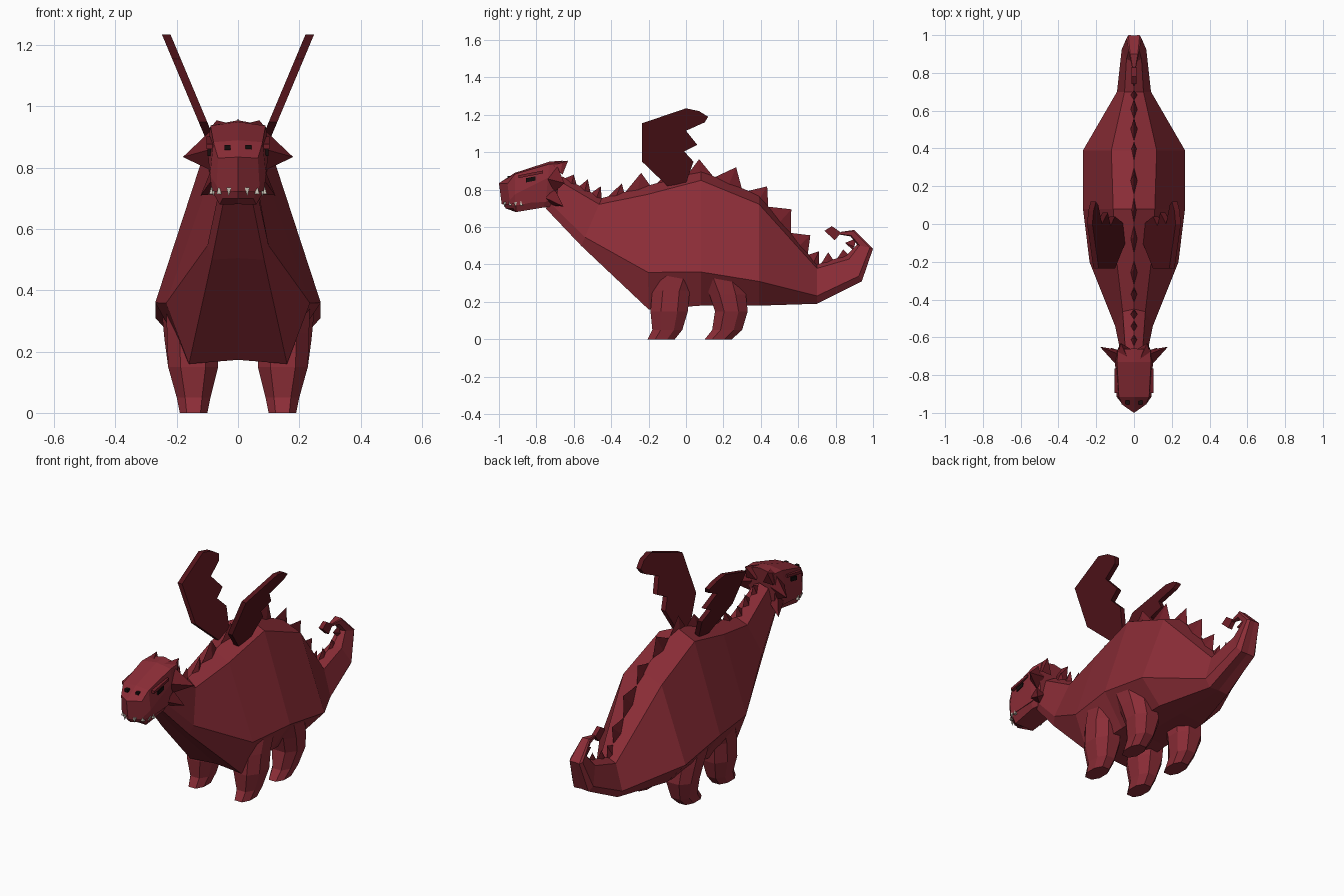
import bpy, bmesh


def material(name, rgb):
    m = bpy.data.materials.new(name)
    m.diffuse_color = (*rgb, 1)
    return m


RED = material("red_hide", (0.26, 0.026, 0.038))
MID = material("spike_red", (0.17, 0.014, 0.022))
DARK = material("wing_red", (0.09, 0.007, 0.011))
BLACK = material("black", (0.008, 0.004, 0.004))
IVORY = material("ivory", (0.6, 0.56, 0.48))


def make(name, verts, faces, mat):
    bm = bmesh.new()
    vs = [bm.verts.new(v) for v in verts]
    for f in faces:
        bm.faces.new([vs[i] for i in f])
    bmesh.ops.recalc_face_normals(bm, faces=bm.faces)
    me = bpy.data.meshes.new(name)
    bm.to_mesh(me)
    bm.free()
    me.materials.append(mat)
    ob = bpy.data.objects.new(name, me)
    bpy.context.collection.objects.link(ob)
    return ob


def loft(name, rings, mat, split_caps=False):
    n = len(rings[0])
    faces = [(k * n + i, k * n + (i + 1) % n, (k + 1) * n + (i + 1) % n, (k + 1) * n + i)
             for k in range(len(rings) - 1) for i in range(n)]
    for s in (0, (len(rings) - 1) * n):
        if split_caps:
            h = n // 2
            faces += [tuple(s + i for i in range(h + 1)),
                      tuple(s + i % n for i in range(h, n + 1))]
        else:
            faces.append(tuple(range(s, s + n)))
    return make(name, [p for r in rings for p in r], faces, mat)


def section(top, bot, xu, xl, xb, tu, tl, bow=0.0):
    """Eight-sided section between a top and a bottom centre point (y, z)."""
    def at(x, t, off=bow):
        return (x, top[0] + (bot[0] - top[0]) * t + off, top[1] + (bot[1] - top[1]) * t)
    half = [at(xu, tu), at(xl, tl), at(xb, 1)]
    return ([at(0, 0, 0)] + half + [at(0, 0.98, 0)]
            + [(-x, y, z) for x, y, z in reversed(half)])


def spike(name, base, tip, mat):
    n = len(base)
    return make(name, base + [tip],
                [tuple(range(n))] + [(i, (i + 1) % n, n) for i in range(n)], mat)


def plate(name, outline, xf, thick, mat):
    rings = [[(xf(y, z) + d, y, z) for y, z in outline] for d in (-thick / 2, thick / 2)]
    return loft(name, rings, mat)


def block(name, c, s, mat, rise=0.0):
    v = [(c[0] + i * s[0] / 2, c[1] + j * s[1] / 2, c[2] + k * s[2] / 2 + j * rise / 2)
         for i in (-1, 1) for j in (-1, 1) for k in (-1, 1)]
    return make(name, v, [(0, 1, 3, 2), (4, 5, 7, 6), (0, 1, 5, 4),
                          (2, 3, 7, 6), (0, 2, 6, 4), (1, 3, 7, 5)], mat)


# Body, neck and curled tail
loft("body", [section(*r) for r in [
    ((-0.66, 0.87), (-0.75, 0.70), 0.045, 0.06, 0.045, 0.15, 0.8),
    ((-0.45, 0.755), (-0.56, 0.50), 0.06, 0.10, 0.085, 0.13, 0.82),
    ((-0.21, 0.82), (-0.20, 0.16), 0.09, 0.235, 0.16, 0.07, 0.70),
    ((0.08, 0.90), (0.08, 0.18), 0.11, 0.27, 0.15, 0.07, 0.75),
    ((0.39, 0.77), (0.39, 0.18), 0.12, 0.27, 0.15, 0.08, 0.78),
    ((0.70, 0.40), (0.70, 0.19), 0.05, 0.09, 0.06, 0.10, 0.80),
    ((0.86, 0.45), (0.94, 0.31), 0.04, 0.065, 0.045, 0.15, 0.80),
    ((0.915, 0.505), (1.0, 0.485), 0.025, 0.04, 0.03, 0.15, 0.80),
    ((0.88, 0.55), (0.90, 0.585), 0.02, 0.025, 0.02, 0.15, 0.80),
    ((0.82, 0.56), (0.83, 0.575), 0.008, 0.01, 0.008, 0.15, 0.80)]], RED)
plate("tail_tip", [(0.74, 0.58), (0.78, 0.605), (0.83, 0.57), (0.795, 0.53)],
      lambda y, z: 0, 0.025, MID)

# Head and lower jaw
loft("head", [section(*r) for r in [
    ((-1.0, 0.835), (-0.985, 0.72), 0.065, 0.07, 0.065, 0.03, 0.8, 0.045),
    ((-0.915, 0.89), (-0.915, 0.725), 0.08, 0.092, 0.085, 0.04, 0.7),
    ((-0.73, 0.95), (-0.75, 0.735), 0.09, 0.10, 0.085, 0.06, 0.4),
    ((-0.66, 0.955), (-0.69, 0.76), 0.085, 0.09, 0.07, 0.08, 0.4)]], RED, True)
loft("jaw", [section(*r) for r in [
    ((-0.975, 0.725), (-0.965, 0.70), 0.06, 0.06, 0.05, 0.0, 0.4, 0.04),
    ((-0.91, 0.74), (-0.91, 0.68), 0.08, 0.08, 0.06, 0.0, 0.4),
    ((-0.75, 0.77), (-0.76, 0.705), 0.085, 0.085, 0.065, 0.0, 0.4),
    ((-0.70, 0.77), (-0.71, 0.71), 0.07, 0.07, 0.05, 0.0, 0.4)]], RED, True)

# Spikes along the back: base start, tip, base end as (y, z)
back = [
    ((-0.65, 0.86), (-0.60, 0.88), (-0.58, 0.81)),
    ((-0.58, 0.81), (-0.525, 0.856), (-0.51, 0.78)),
    ((-0.51, 0.78), (-0.456, 0.818), (-0.45, 0.75)),
    ((-0.43, 0.75), (-0.343, 0.834), (-0.33, 0.78)),
    ((-0.33, 0.78), (-0.24, 0.89), (-0.19, 0.82)),
    ((-0.16, 0.83), (-0.07, 0.92), (0.0, 0.87)),
    ((0.0, 0.87), (0.07, 0.963), (0.15, 0.865)),
    ((0.15, 0.865), (0.268, 0.92), (0.30, 0.80)),
    ((0.32, 0.79), (0.434, 0.818), (0.44, 0.70)),
    ((0.43, 0.71), (0.563, 0.695), (0.56, 0.56)),
    ((0.55, 0.57), (0.665, 0.556), (0.65, 0.45)),
    ((0.65, 0.45), (0.71, 0.47), (0.71, 0.39)),
    ((0.72, 0.40), (0.76, 0.465), (0.79, 0.42)),
    ((0.80, 0.42), (0.84, 0.48), (0.87, 0.45)),
    ((0.89, 0.48), (0.85, 0.515), (0.91, 0.54))]
for i, (a, t, b) in enumerate(back):
    w = 0.012 if i > 11 else 0.02
    m = ((a[0] + b[0]) / 2, (a[1] + b[1]) / 2 - 0.015)
    spike(f"back_spike_{i + 1}", [(0, *a), (w, *m), (0, *b), (-w, *m)], (0, *t), MID)


def leg(name, s, rows):
    """Rows: z, y front, y back, x inner, x outer; corners are cut."""
    rings = []
    for z, y0, y1, x0, x1 in rows:
        cy, cx = (y1 - y0) * 0.28, (x1 - x0) * 0.25
        rings.append([(s * x, y, z) for x, y in [
            (x0 + cx, y0), (x1 - cx, y0), (x1, y0 + cy), (x1, y1 - cy),
            (x1 - cx, y1), (x0 + cx, y1), (x0, y1 - cy), (x0, y0 + cy)]])
    loft(name, rings, RED)


WING = [(-0.10, 0.82), (-0.235, 0.95), (-0.235, 1.155), (0.0, 1.235), (0.07, 1.22),
        (0.118, 1.19), (0.10, 1.16), (0.0, 1.115), (0.06, 1.04), (-0.01, 1.005),
        (0.04, 0.95), (0.0, 0.835)]

for s, side in ((1, "left"), (-1, "right")):
    # Legs
    leg(f"front_leg_{side}", s, [
        (0.0, -0.205, -0.06, 0.10, 0.19), (0.05, -0.18, -0.02, 0.09, 0.20),
        (0.15, -0.19, 0.01, 0.065, 0.228), (0.26, -0.18, 0.02, 0.07, 0.232),
        (0.36, -0.16, 0.06, 0.08, 0.235)])
    leg(f"hind_leg_{side}", s, [
        (0.0, 0.10, 0.245, 0.10, 0.19), (0.05, 0.14, 0.30, 0.09, 0.20),
        (0.15, 0.155, 0.33, 0.065, 0.228), (0.24, 0.125, 0.32, 0.07, 0.24),
        (0.34, 0.08, 0.30, 0.08, 0.25)])
    # Wings lean outwards
    plate(f"wing_{side}", WING, lambda y, z: s * (0.06 + (z - 0.82) * 0.42), 0.028, DARK)
    # Frill spikes behind the head
    spike(f"side_frill_{side}", [(s * 0.09, -0.75, 0.86), (s * 0.08, -0.69, 0.93),
          (s * 0.06, -0.67, 0.86), (s * 0.085, -0.70, 0.79)], (s * 0.18, -0.65, 0.835), MID)
    spike(f"lower_frill_{side}", [(s * 0.085, -0.76, 0.76), (s * 0.085, -0.70, 0.80),
          (s * 0.05, -0.68, 0.76), (s * 0.06, -0.71, 0.715)], (s * 0.122, -0.655, 0.71), MID)
    spike(f"top_frill_{side}", [(s * 0.03, -0.72, 0.945), (s * 0.09, -0.71, 0.93),
          (s * 0.085, -0.66, 0.88), (s * 0.02, -0.66, 0.88)], (s * 0.07, -0.63, 0.955), MID)
    # Face details
    block(f"brow_{side}", (s * 0.09, -0.83, 0.882), (0.025, 0.13, 0.015), MID, 0.025)
    block(f"eye_{side}", (s * 0.091, -0.83, 0.855), (0.016, 0.05, 0.022), BLACK, 0.01)
    block(f"nostril_{side}", (s * 0.034, -0.945, 0.866), (0.02, 0.02, 0.016), BLACK)
    for i, (x, y) in enumerate([(0.03, -0.968), (0.062, -0.94), (0.08, -0.91), (0.086, -0.88)]):
        up = 1 if i % 2 else -1
        z = 0.725 - up * 0.01
        spike(f"tooth_{side}_{i + 1}", [(s * x - 0.008, y - 0.008, z), (s * x + 0.008, y - 0.008, z),
              (s * x + 0.008, y + 0.008, z), (s * x - 0.008, y + 0.008, z)],
              (s * x, y - 0.004, z + up * 0.028), IVORY)
